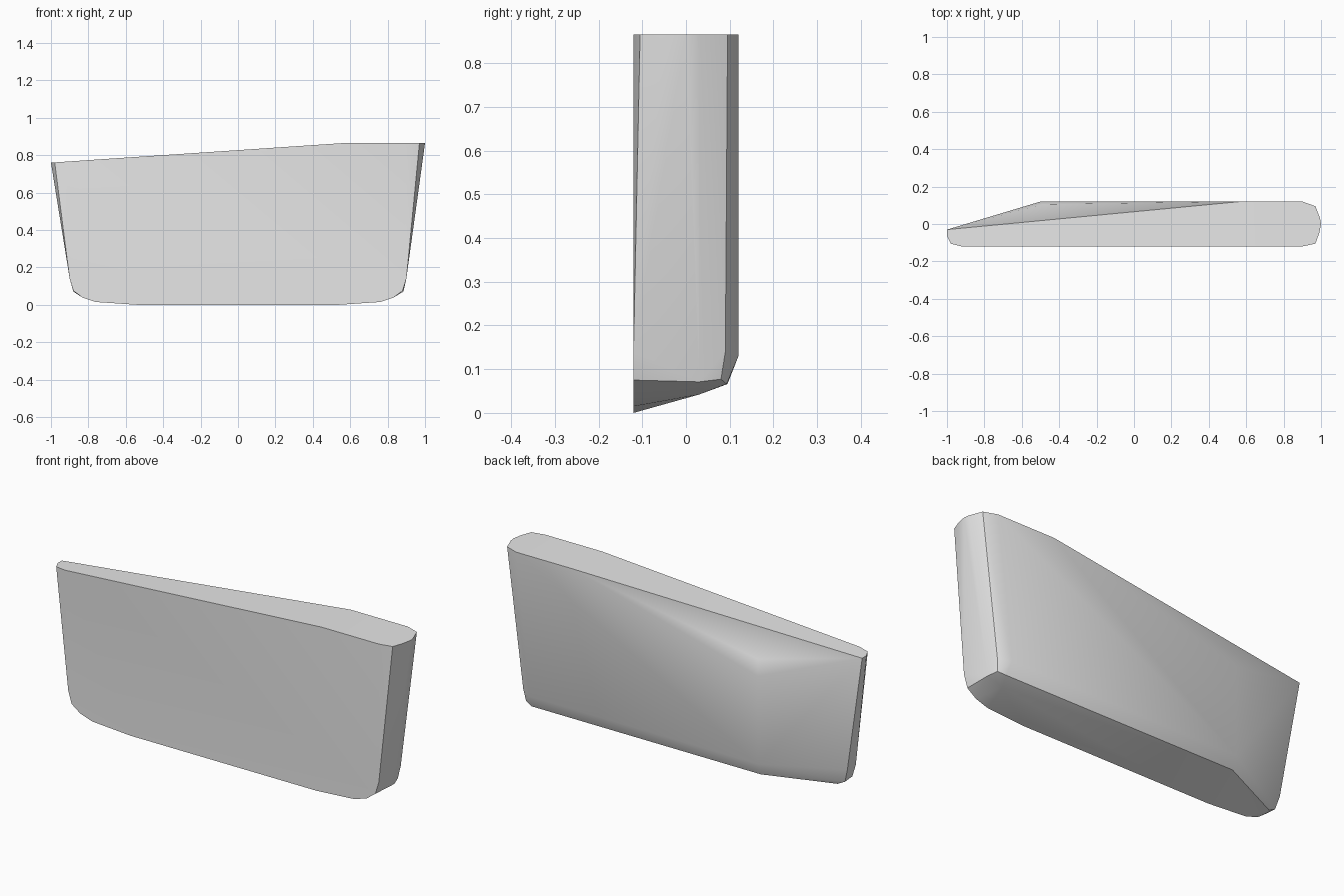
import bpy
import bmesh
import math

cube = bpy.data.objects.get("Cube")
if cube:
    bpy.data.objects.remove(cube, do_unlink=True)

FRONT, BACK = -0.12, 0.12


def top_z(x):
    """Height of the sloping top, level at the thick end."""
    return min(0.865, 0.76 + (x + 1) * 0.0675)


points = []

# Front face: rounded lower outline, mirrored
for x, z in [(0.9, 0.14), (0.88, 0.075), (0.83, 0.038), (0.76, 0.015), (0.54, 0)]:
    for side in (-1, 1):
        points.append((side * x, FRONT, z))

# Top outline: rounded thick end, straight front, tapered thin end
top_outline = [(0.9, BACK), (0.97, 0.095), (0.995, 0.03), (1, 0), (0.99, -0.05),
               (0.97, -0.105), (0.9, FRONT), (0.57, BACK), (0.57, FRONT),
               (-0.92, FRONT), (-0.98, -0.105), (-1, -0.065), (-1, -0.03)]
points += [(x, y, top_z(x)) for x, y in top_outline]

# Thick end: lower rim of the rounded side
points += [(0.885, 0.03, 0.071), (0.87, 0.08, 0.077), (0.895, 0.03, 0.14),
           (0.88, 0.09, 0.14), (0.82, BACK, 0.13)]

# Sloping underside and its bevel up to the back
points += [(0.8, 0.03, 0.042), (0.83, 0.093, 0.066), (-0.5, 0.095, 0.066),
           (-0.5, BACK, 0.13)]

# Back: upper corner where the tapered facets meet
points += [(-0.5, BACK, 0.59), (-0.49, 0.105, 0.67)]

# Thin end: lower back corner
points += [(-0.88, -0.06, 0.07), (-0.84, -0.055, 0.05), (-0.9, -0.05, 0.14)]

bm = bmesh.new()
for p in points:
    bm.verts.new(p)
hull = bmesh.ops.convex_hull(bm, input=bm.verts)
loose = [v for v in bm.verts if not v.link_faces]
bmesh.ops.delete(bm, geom=loose, context='VERTS')
bmesh.ops.dissolve_limit(bm, angle_limit=math.radians(1), verts=bm.verts, edges=bm.edges)
bmesh.ops.recalc_face_normals(bm, faces=bm.faces)

mesh = bpy.data.meshes.new("tapered_slab")
bm.to_mesh(mesh)
bm.free()
slab = bpy.data.objects.new("tapered_slab", mesh)
bpy.context.collection.objects.link(slab)

# Plain grey material
grey = bpy.data.materials.new("light_grey")
grey.use_nodes = True
colour = (0.8, 0.8, 0.8, 1)
grey.diffuse_color = colour
grey.node_tree.nodes["Principled BSDF"].inputs["Base Color"].default_value = colour
mesh.materials.append(grey)

bpy.context.view_layer.objects.active = slab
slab.select_set(True)
bpy.ops.object.shade_smooth_by_angle(angle=math.radians(30))
